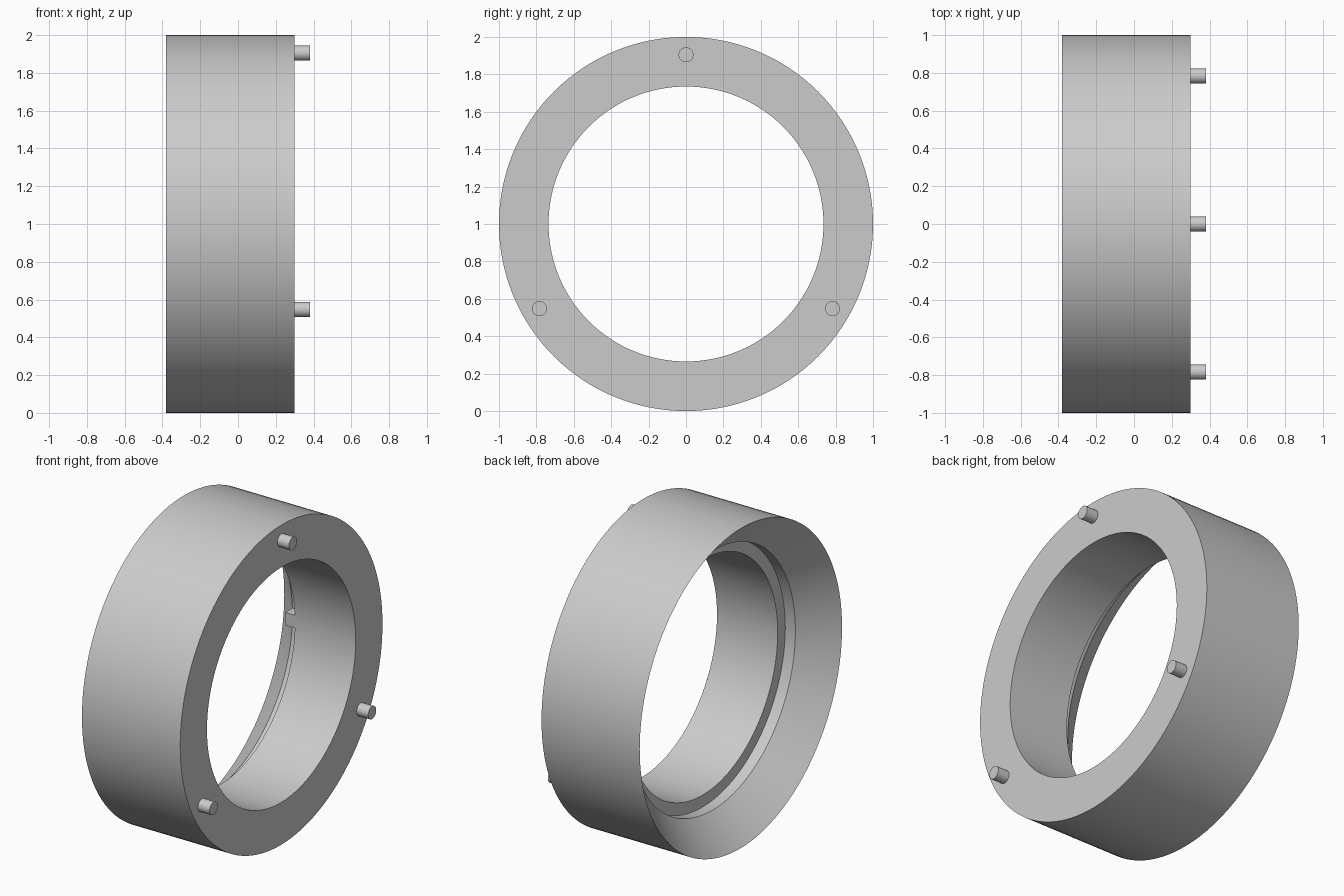
import bpy, bmesh, math
from mathutils import Matrix, Vector

if "Cube" in bpy.data.objects:
    bpy.data.objects.remove(bpy.data.objects["Cube"])

grey = bpy.data.materials.new("light_grey")
grey.diffuse_color = (0.6, 0.6, 0.6, 1)
grey.use_nodes = True
grey.node_tree.nodes["Principled BSDF"].inputs["Base Color"].default_value = grey.diffuse_color
AXIS_Z = 1.0  # height of the ring's axis


def finish(name, bm, smooth=True):
    bmesh.ops.recalc_face_normals(bm, faces=bm.faces)
    mesh = bpy.data.meshes.new(name)
    bm.to_mesh(mesh)
    bm.free()
    mesh.materials.append(grey)
    obj = bpy.data.objects.new(name, mesh)
    bpy.context.collection.objects.link(obj)
    if smooth:
        bpy.ops.object.select_all(action='DESELECT')
        obj.select_set(True)
        bpy.context.view_layer.objects.active = obj
        bpy.ops.object.shade_smooth_by_angle(angle=math.radians(30))
    return obj


# Ring body: (x, radius) section with a flared, stepped recess on the left
section = [(-0.38, 1.0), (0.30, 1.0), (0.30, 0.735),
           (-0.12, 0.735), (-0.12, 0.81), (-0.19, 0.81)]
bm = bmesh.new()
verts = [bm.verts.new((x, 0, AXIS_Z + r)) for x, r in section]
edges = [bm.edges.new((verts[i], verts[(i + 1) % len(verts)])) for i in range(len(verts))]
bmesh.ops.spin(bm, geom=verts + edges, cent=(0, 0, AXIS_Z), axis=(1, 0, 0),
               angle=math.tau, steps=128, use_merge=True)
bmesh.ops.remove_doubles(bm, verts=bm.verts, dist=1e-4)
finish("ring_body", bm)

# Three locating pegs on the right face
for i in range(3):
    a = math.radians(90 + 120 * i)
    pos = Vector((0.335, 0.905 * math.cos(a), AXIS_Z + 0.905 * math.sin(a)))
    bm = bmesh.new()
    bmesh.ops.create_cone(bm, cap_ends=True, segments=32, radius1=0.04, radius2=0.04,
                          depth=0.09,
                          matrix=Matrix.Translation(pos) @ Matrix.Rotation(math.pi / 2, 4, 'Y'))
    finish(f"peg_{i + 1}", bm)

# Small key block sitting in the recess step on the back side
bm = bmesh.new()
bmesh.ops.create_cube(bm, size=1, matrix=Matrix.Translation((-0.153, 0.776, AXIS_Z))
                      @ Matrix.Diagonal((0.074, 0.076, 0.08, 1)))
finish("key_block", bm, smooth=False)
